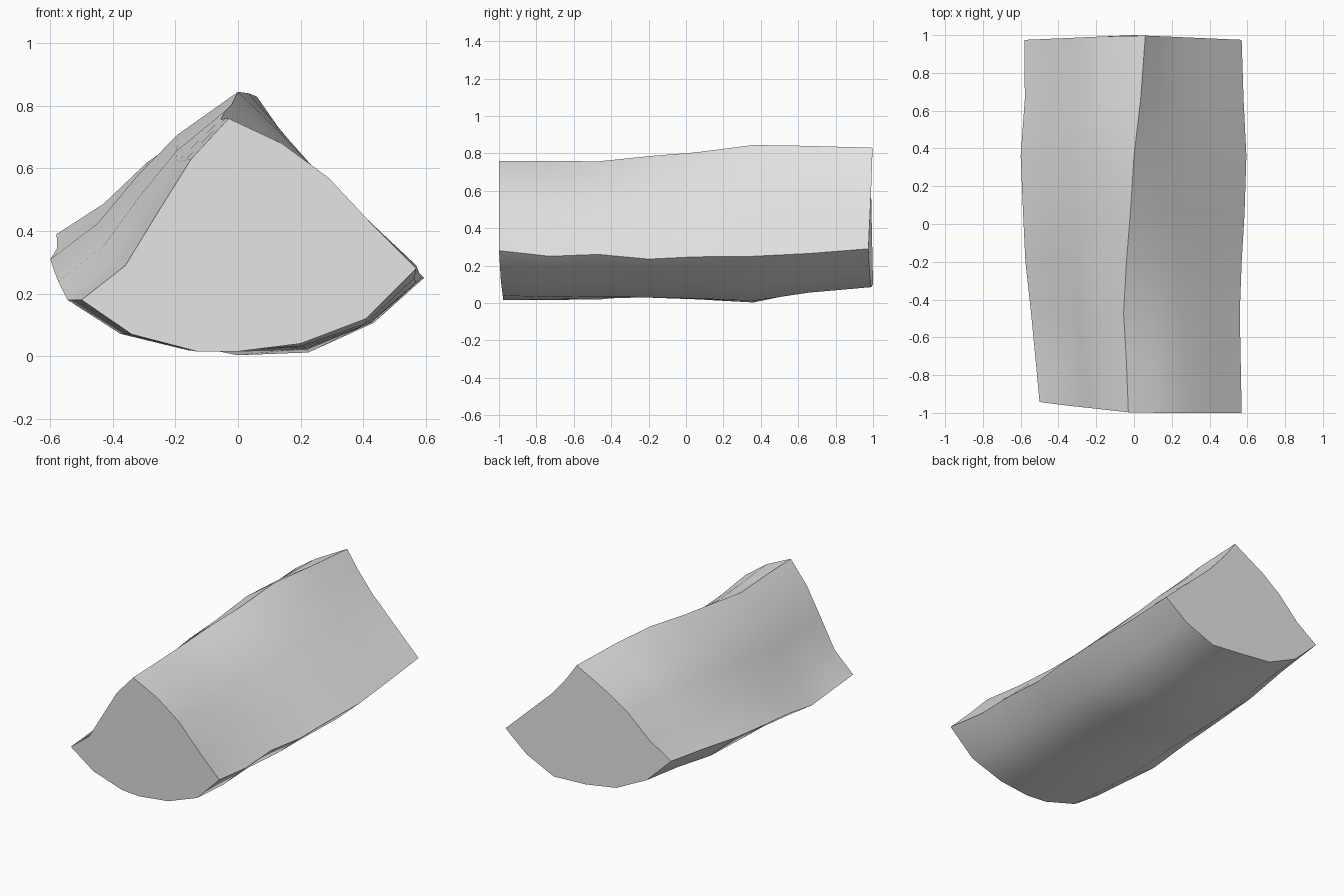
import bpy, bmesh, math

if "Cube" in bpy.data.objects:
    bpy.data.objects.remove(bpy.data.objects["Cube"])

# End profiles (x, z): apex, right split face, right edge, bark, left edge, left split face
FRONT = [(-.03, .76), (.14, .68), (.29, .57), (.43, .42), (.57, .28), (.41, .12), (.2, .04),
         (0, .015), (-.13, .015), (-.34, .07), (-.5, .18), (-.36, .29), (-.25, .47), (-.15, .63)]
BACK = [(.06, .83), (.13, .73), (.24, .6), (.4, .45), (.57, .29), (.42, .17), (.225, .085),
        (0, .1), (-.21, .13), (-.415, .23), (-.58, .39), (-.43, .487), (-.29, .62), (-.16, .71)]
KEYS = [0, 4, 7, 10, 14]  # apex, right edge, bottom, left edge, apex again

# Stations along the log: y, then apex, right edge, bottom, left edge as (x, z)
STATIONS = [
    (-1, (-.03, .76), (.57, .28), (0, .015), (-.5, .18)),
    (-.73, (-.04, .76), (.565, .25), (0, .02), (-.52, .18)),
    (-.47, (-.055, .757), (.56, .26), (0, .025), (-.545, .18)),
    (-.2, (-.04, .785), (.57, .235), (0, .03), (-.575, .24)),
    (.05, (-.02, .805), (.585, .247), (0, .02), (-.587, .27)),
    (.36, (0, .845), (.595, .25), (0, .003), (-.6, .31)),
    (.66, (.035, .84), (.58, .265), (0, .065), (-.578, .345)),
    (1, (.06, .83), (.57, .29), (0, .1), (-.58, .39)),
]


def section(y, keys):
    """Blend the end profiles, then pull the four key points onto their paths."""
    t = (y + 1) / 2
    base = [[f + (b - f) * t for f, b in zip(p, q)] for p, q in zip(FRONT, BACK)]
    shift = [[k - b for k, b in zip(key, base[i])] for key, i in zip(keys, KEYS)]
    shift.append(shift[0])
    pts = []
    for i, (x, z) in enumerate(base):
        s = max(n for n in range(4) if KEYS[n] <= i)
        w = (i - KEYS[s]) / (KEYS[s + 1] - KEYS[s])
        x += shift[s][0] * (1 - w) + shift[s + 1][0] * w
        z += shift[s][1] * (1 - w) + shift[s + 1][1] * w
        yy = y
        if y == -1:    # slightly uneven saw cuts
            yy += .055 * max(0, -x / .5) + .025 * max(0, .2 - z) / .2
        elif y == 1:
            yy -= .025 * abs(x) / .57
        pts.append((x, yy, z))
    return pts


# Split log: loft through the stations, capped at both ends
bm = bmesh.new()
rings = [[bm.verts.new(p) for p in section(s[0], s[1:])] for s in STATIONS]
n = len(FRONT)
for a, b in zip(rings, rings[1:]):
    for i in range(n):
        j = (i + 1) % n
        bm.faces.new((a[i], a[j], b[j], b[i]))
bm.faces.new(rings[0])
bm.faces.new(rings[-1])
bmesh.ops.recalc_face_normals(bm, faces=bm.faces)
mesh = bpy.data.meshes.new("split_log")
bm.to_mesh(mesh)
bm.free()

log = bpy.data.objects.new("split_log", mesh)
bpy.context.collection.objects.link(log)
grey = bpy.data.materials.new("light_grey")
grey.diffuse_color = (.8, .8, .8, 1)
grey.use_nodes = True
grey.node_tree.nodes["Principled BSDF"].inputs["Base Color"].default_value = grey.diffuse_color
mesh.materials.append(grey)

bpy.context.view_layer.objects.active = log
log.select_set(True)
bpy.ops.object.shade_smooth_by_angle(angle=math.radians(38))
